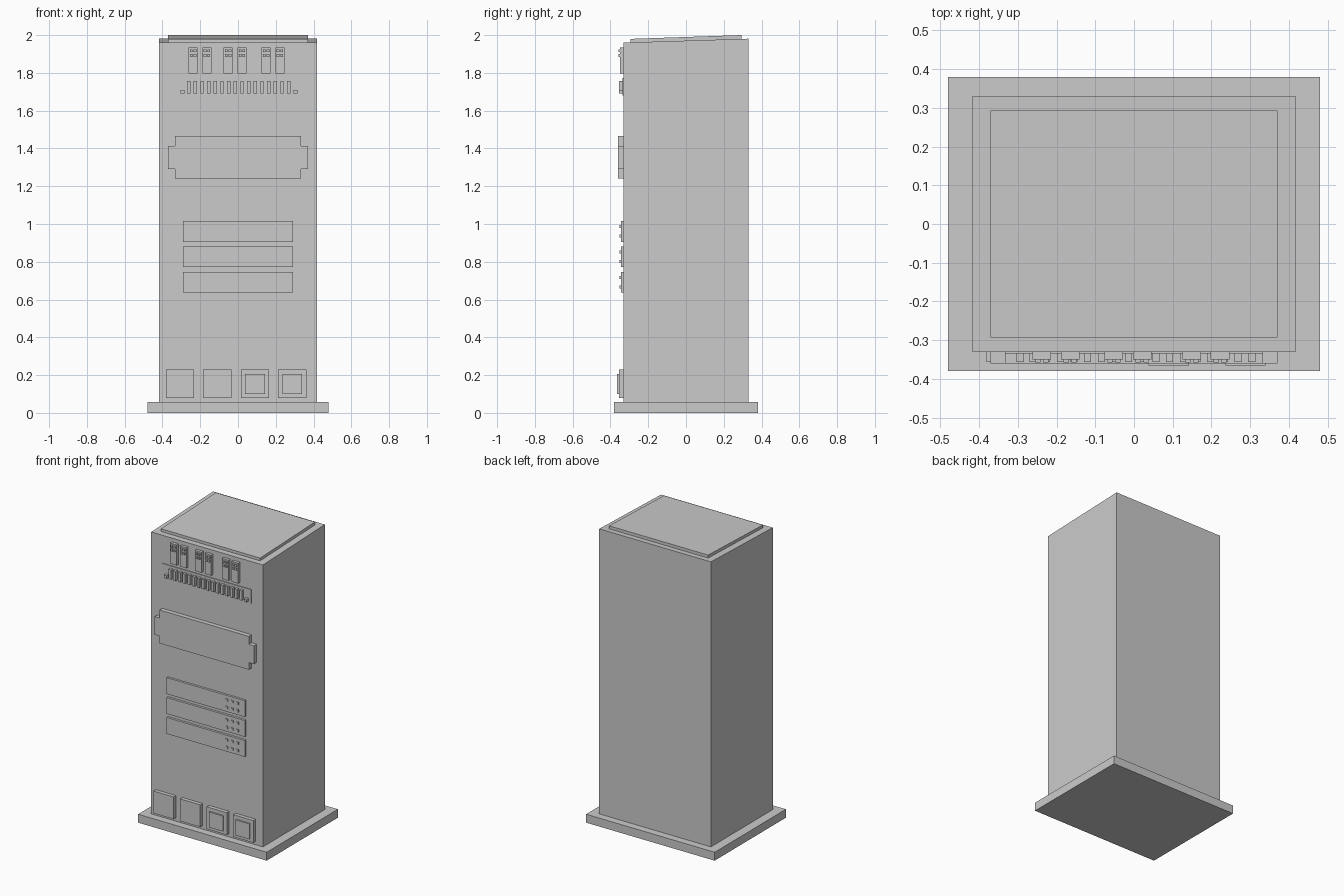
import bpy, bmesh

if "Cube" in bpy.data.objects:
    bpy.data.objects.remove(bpy.data.objects["Cube"])

FRONT = -0.33  # y of the cabinet's front face


def prism(name, profile, to3d, a, b):
    """Extrude a 2D profile between a and b; to3d maps (u, v, depth) to xyz."""
    bm = bmesh.new()
    lo = [bm.verts.new(to3d(u, v, a)) for u, v in profile]
    hi = [bm.verts.new(to3d(u, v, b)) for u, v in profile]
    bm.faces.new(lo)
    bm.faces.new(hi[::-1])
    n = len(lo)
    for i in range(n):
        j = (i + 1) % n
        bm.faces.new((lo[i], hi[i], hi[j], lo[j]))
    bmesh.ops.recalc_face_normals(bm, faces=bm.faces)
    me = bpy.data.meshes.new(name)
    bm.to_mesh(me)
    bm.free()
    ob = bpy.data.objects.new(name, me)
    bpy.context.collection.objects.link(ob)
    return ob


def side_prism(name, profile, half_width):
    return prism(name, profile, lambda y, z, x: (x, y, z), -half_width, half_width)


def front_prism(name, profile, y_front, y_back=FRONT + 0.002):
    return prism(name, profile, lambda x, z, y: (x, y, z), y_front, y_back)


def plate(name, x0, x1, z0, z1, y_front, y_back=FRONT + 0.002):
    return front_prism(name, [(x0, z0), (x1, z0), (x1, z1), (x0, z1)], y_front, y_back)


def button(name, x, z, size, y_front, y_back):
    h = size / 2
    return plate(name, x - h, x + h, z - h, z + h, y_front, y_back)


# Plinth, cabinet with sloping top, and raised lid
side_prism("plinth", [(-0.38, 0), (0.38, 0), (0.38, 0.057), (-0.38, 0.057)], 0.48)
side_prism("cabinet", [(-0.33, 0.05), (0.33, 0.05), (0.33, 1.981), (-0.33, 1.96)], 0.417)
side_prism("lid", [(-0.293, 1.955), (0.293, 1.97), (0.293, 2.0), (-0.293, 1.98)], 0.37)

# Paired switch modules with four small buttons each
for i, x in enumerate((-0.238, -0.165, -0.052, 0.021, 0.149, 0.222)):
    plate(f"switch_module_{i}", x - 0.024, x + 0.024, 1.796, 1.934, -0.35)
    for dx in (-0.010, 0.010):
        for z in (1.892, 1.917):
            button("switch_button", x + dx, z, 0.014, -0.358, -0.349)

# Slat row on a thin backing plate, with a square peg at each end
plate("slat_backing", -0.333, 0.333, 1.68, 1.772, -0.335)
for i in range(16):
    x = -0.261 + i * 0.0353
    plate(f"slat_{i}", x - 0.009, x + 0.009, 1.692, 1.757, -0.356, -0.334)
for x in (-0.294, 0.304):
    button("end_peg", x, 1.70, 0.02, -0.356, -0.334)

# Display panel with stepped ends
right = [(0.333, 1.242), (0.333, 1.29), (0.37, 1.29), (0.37, 1.413), (0.333, 1.413), (0.333, 1.467)]
front_prism("display_panel", right + [(-x, z) for x, z in reversed(right)], -0.36)

# Three drawer panels, each with a small keypad
for i, z in enumerate((0.961, 0.827, 0.692)):
    plate(f"drawer_panel_{i}", -0.292, 0.292, z - 0.055, z + 0.055, -0.345)
    for x in (0.16, 0.20, 0.24):
        for dz in (-0.025, 0.025):
            button("keypad_button", x, z + dz, 0.015, -0.351, -0.344)

# Square vents along the bottom, the right pair with raised centres
for i, x in enumerate((-0.307, -0.109, 0.09, 0.288)):
    button(f"vent_{i}", x, 0.155, 0.15, -0.355, FRONT + 0.002)
    if i > 1:
        button(f"vent_centre_{i}", x, 0.153, 0.104, -0.365, -0.354)
